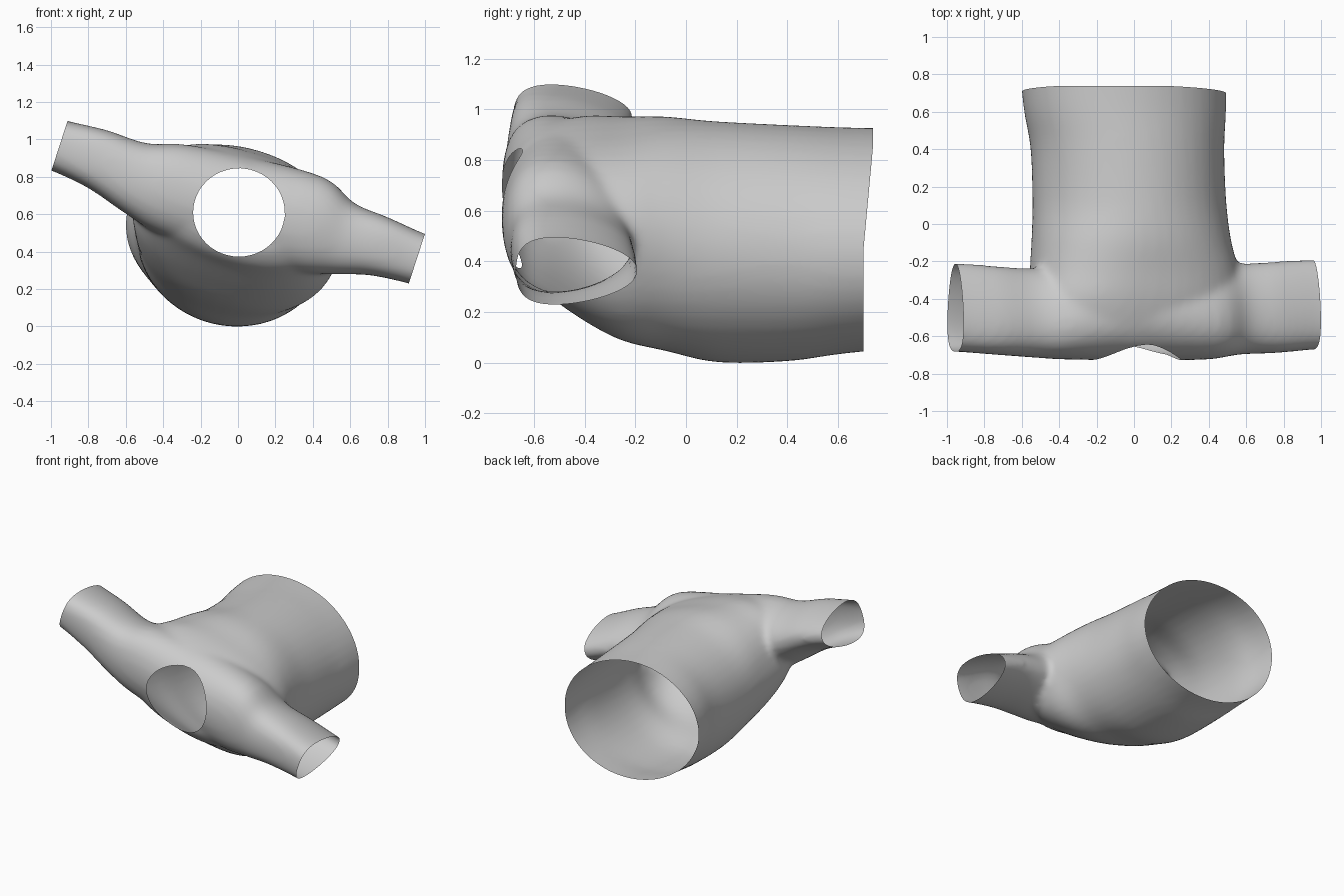
import bpy, bmesh, math
from mathutils import Vector

if "Cube" in bpy.data.objects:
    bpy.data.objects.remove(bpy.data.objects["Cube"])

TILT = math.radians(18)
U = Vector((math.cos(TILT), 0, -math.sin(TILT)))   # along the shoulders
V = Vector((math.sin(TILT), 0, math.cos(TILT)))    # chest side to back side
Y = Vector((0, 1, 0))


def smooth_stations(rows, steps=4):
    """Catmull-Rom interpolation of the station rows."""
    out = []
    for i in range(len(rows) - 1):
        p = [rows[max(0, min(len(rows) - 1, i + k))] for k in (-1, 0, 1, 2)]
        for s in range(steps):
            t = s / steps
            out.append([0.5 * (2 * b + (c - a) * t + (2*a - 5*b + 4*c - d) * t*t
                               + (3*b - a - 3*c + d) * t**3) for a, b, c, d in zip(*p)])
    return out + [list(rows[-1])]


def loft(name, rings):
    """Closed tube from rings of (centre, axis a, axis b, exponent, lean towards -y)."""
    bm, n, prev = bmesh.new(), 48, None
    for c, a, b, e, lean in rings:
        ring = []
        for k in range(n):
            co, si = math.cos(k * math.tau / n), math.sin(k * math.tau / n)
            ring.append(bm.verts.new(c + a * math.copysign(abs(co) ** e, co)
                                     + b * math.copysign(abs(si) ** e, si) - Y * lean * si * si))
        if prev:
            for k in range(n):
                bm.faces.new((prev[k], prev[(k + 1) % n], ring[(k + 1) % n], ring[k]))
        else:
            bm.faces.new(ring[::-1])
        prev = ring
    bm.faces.new(prev)
    bmesh.ops.recalc_face_normals(bm, faces=bm.faces)
    me = bpy.data.meshes.new(name)
    bm.to_mesh(me)
    bm.free()
    ob = bpy.data.objects.new(name, me)
    bpy.context.collection.objects.link(ob)
    return ob


def apply_modifier(ob, kind, **props):
    m = ob.modifiers.new(kind, kind)
    for k, v in props.items():
        setattr(m, k, v)
    bpy.context.view_layer.objects.active = ob
    bpy.ops.object.modifier_apply(modifier=m.name)


# torso: y, centre x, centre z, half width, half depth, tilt in degrees, exponent
torso = [(-.695, 0, .615, .36, .17, 18, .9), (-.64, 0, .615, .47, .245, 18, .9),
         (-.55, 0, .61, .52, .295, 18, .85), (-.40, 0, .575, .565, .36, 18, .8),
         (-.25, 0, .535, .56, .41, 18, .84), (-.08, -.015, .515, .535, .448, 17, .92),
         (.12, -.025, .483, .522, .472, 15, 1), (.4, -.035, .478, .522, .462, 15, 1),
         (.6, -.048, .487, .547, .44, 15, 1), (.8, -.058, .495, .56, .425, 15, 1)]
rings = []
for y, cx, cz, a, b, t, e in smooth_stations(torso):
    w = math.radians(t)
    rings.append((Vector((cx, y, cz)), Vector((math.cos(w), 0, -math.sin(w))) * a,
                  Vector((math.sin(w), 0, math.cos(w))) * b, e, 0))
shirt = loft("shirt", rings)

# sleeves and shoulders: x, z, half thickness, centre y, half length in y
sleeve = [(-1.05, 1.0, .14, -.445, .238), (-.95, .97, .14, -.445, .238), (-.75, .90, .163, -.46, .238),
          (-.55, .80, .195, -.475, .238), (-.35, .74, .25, -.475, .25), (0, .64, .28, -.46, .268),
          (.38, .55, .265, -.47, .255), (.56, .475, .2, -.455, .243), (.75, .435, .163, -.445, .245),
          (.95, .37, .14, -.43, .242), (1.05, .338, .14, -.43, .242)]
shoulders = loft("shoulder_helper", [(Vector((x, y, z)), Y * d, V * h, 1, .09 * min(1, .2 + abs(x)))
                                     for x, z, h, y, d in smooth_stations(sleeve)])

# merge into one soft skin
apply_modifier(shirt, 'BOOLEAN', object=shoulders, operation='UNION', solver='EXACT')
apply_modifier(shirt, 'REMESH', mode='VOXEL', voxel_size=.02)
apply_modifier(shirt, 'SMOOTH', factor=.5, iterations=10)

# neck opening
NX, NZ, RX, RZ = .005, .615, .245, .236
cutter = loft("neck_helper", [(Vector((NX, y, NZ)), Vector((RX, 0, 0)), Vector((0, 0, RZ)), 1, 0)
                              for y in (-1, -.4)])
apply_modifier(shirt, 'BOOLEAN', object=cutter, operation='DIFFERENCE', solver='EXACT')
for helper in (shoulders, cutter):
    bpy.data.objects.remove(helper)

bm = bmesh.new()
bm.from_mesh(shirt.data)
pocket = []
for f in bm.faces:
    c = f.calc_center_median()
    if c.y < -.35 and ((c.x - NX) / RX) ** 2 + ((c.z - NZ) / RZ) ** 2 < 1.0005:
        pocket.append(f)
bmesh.ops.delete(bm, geom=pocket, context='FACES')

# open the cuffs and the hem
for point, normal in ((Vector((.957, 0, .37)), U), (Vector((-.955, 0, .97)), -U),
                      (Vector((0, .70, 0)), Y)):
    bmesh.ops.bisect_plane(bm, geom=bm.verts[:] + bm.edges[:] + bm.faces[:], dist=1e-5,
                           plane_co=point, plane_no=normal, clear_outer=True)

# hem hangs a little longer along the upper side
for v in bm.verts:
    if v.co.y > .4:
        v.co.y += .037 * (v.co.y - .4) / .3 * max(0, min(1, (v.co.z - .45) / .4))
bm.to_mesh(shirt.data)
bm.free()

lowest = min(v.co.z for v in shirt.data.vertices)
for v in shirt.data.vertices:
    v.co.z -= lowest
shirt.data.shade_smooth()
